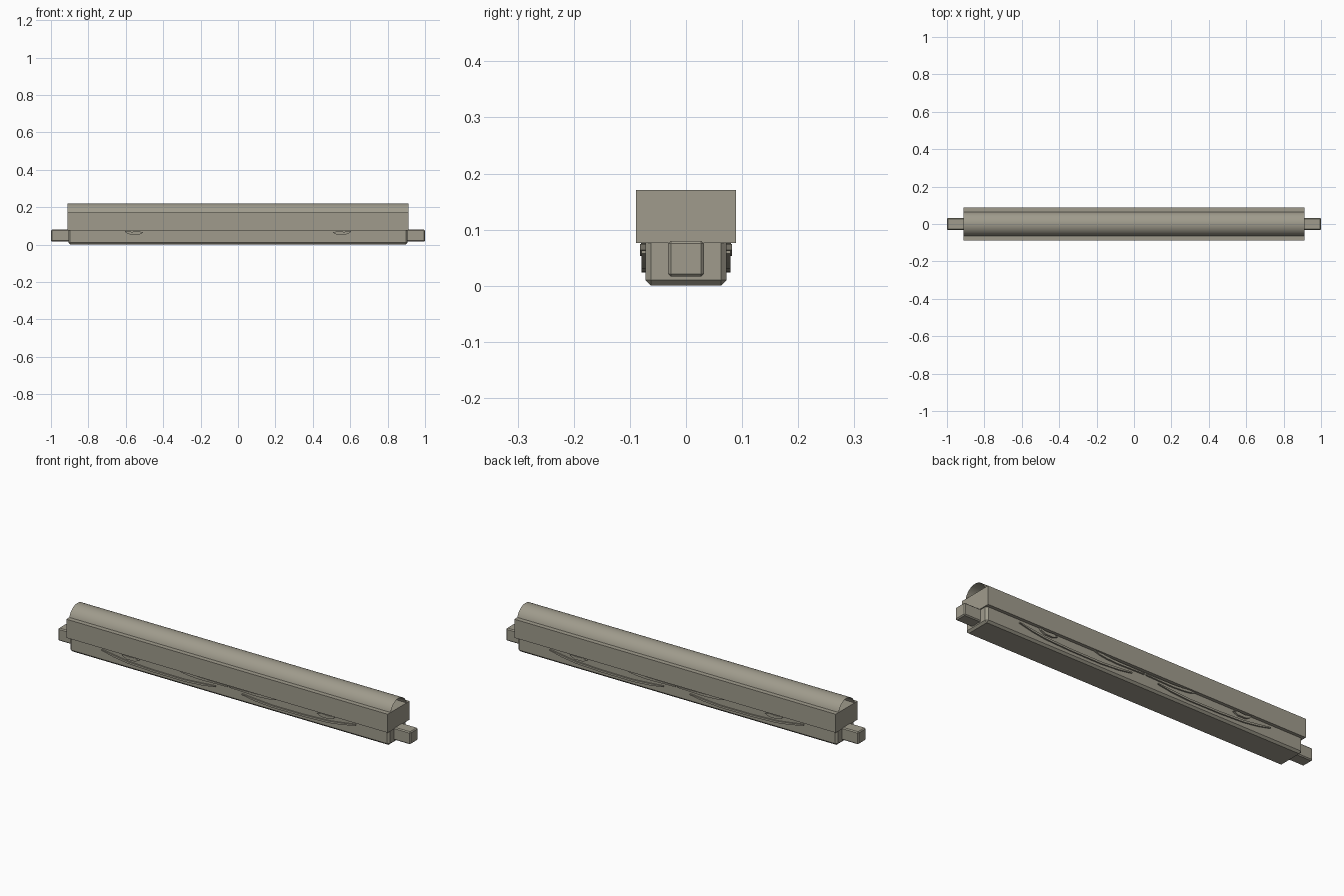
import bpy, bmesh, math

cube = bpy.data.objects.get("Cube")
if cube:
    bpy.data.objects.remove(cube, do_unlink=True)

# One warm grey for the whole model
stone = bpy.data.materials.new("warm grey")
stone.use_nodes = True
COLOUR = (0.35, 0.33, 0.265, 1)
stone.diffuse_color = COLOUR
stone.node_tree.nodes["Principled BSDF"].inputs["Base Color"].default_value = COLOUR


def finish(name, bm):
    mesh = bpy.data.meshes.new(name)
    bm.to_mesh(mesh)
    bm.free()
    mesh.materials.append(stone)
    obj = bpy.data.objects.new(name, mesh)
    bpy.context.collection.objects.link(obj)
    return obj


def box(name, low, high, bevel=0):
    bm = bmesh.new()
    bmesh.ops.create_cube(bm, size=1)
    for v in bm.verts:
        v.co = [(a + b) / 2 + c * (b - a) for a, b, c in zip(low, high, v.co)]
    if bevel:
        bmesh.ops.bevel(bm, geom=bm.edges[:], offset=bevel, segments=1, affect='EDGES')
    return finish(name, bm)


def relief(name, outline, depth):
    """Raised carving on both long faces, mirrored left and right."""
    bm = bmesh.new()
    for sx in (1, -1):
        for sy in (1, -1):
            inner = [bm.verts.new((sx * x, sy * 0.068, z)) for x, z in outline]
            outer = [bm.verts.new((sx * x, sy * depth, z)) for x, z in outline]
            n = len(outline)
            bm.faces.new(outer)
            bm.faces.new(inner[::-1])
            for i in range(n):
                j = (i + 1) % n
                bm.faces.new((inner[i], inner[j], outer[j], outer[i]))
    bmesh.ops.recalc_face_normals(bm, faces=bm.faces[:])
    return finish(name, bm)


def ribbon(path, width):
    """Outline of a band along a path, narrowing at its ends."""
    last = len(path) - 1
    half = [width * (0.25 if i in (0, last) else 0.5) for i in range(last + 1)]
    upper = [(x, z + h) for (x, z), h in zip(path, half)]
    lower = [(x, z - h) for (x, z), h in zip(path, half)]
    return upper + lower[::-1]


# Body: narrow chamfered base under a wider upper block
box("lower_body", (-0.907, -0.072, 0), (0.907, 0.072, 0.1), 0.01)
box("upper_body", (-0.912, -0.089, 0.076), (0.912, 0.089, 0.171))

# End pegs
for side, s in (("left", 1), ("right", -1)):
    a, b = sorted((s * 0.89, s))
    box(side + "_peg", (a, -0.032, 0.016), (b, 0.032, 0.08), 0.005)

# Open rounded shell on top
bm = bmesh.new()
RADIUS, CENTRE, STEPS = 0.067, 0.153, 24
start = math.asin((0.171 - CENTRE) / RADIUS)
rows = []
for i in range(STEPS + 1):
    a = start + (math.pi - 2 * start) * i / STEPS
    y, z = RADIUS * math.cos(a), CENTRE + RADIUS * math.sin(a)
    rows.append([bm.verts.new((x, y, z)) for x in (-0.912, 0.912)])
for p, q in zip(rows, rows[1:]):
    f = bm.faces.new((p[0], p[1], q[1], q[0]))
    f.smooth = True
bm.normal_update()
if sum(f.normal.z for f in bm.faces) < 0:
    bmesh.ops.reverse_faces(bm, faces=bm.faces[:])
finish("rounded_top", bm)

# Raised carvings
relief("centre_scroll", ribbon([(0.005, 0.065), (0.16, 0.064), (0.22, 0.067),
                                (0.26, 0.072), (0.295, 0.08)], 0.012), 0.08)
relief("long_scroll", ribbon([(0.075, 0.045), (0.15, 0.036), (0.25, 0.029), (0.43, 0.03),
                              (0.57, 0.036), (0.65, 0.047), (0.72, 0.06)], 0.01), 0.079)
relief("leaf", [(0.505, 0.064), (0.53, 0.053), (0.575, 0.053), (0.6, 0.064),
                (0.605, 0.074), (0.57, 0.068), (0.53, 0.071)], 0.082)
